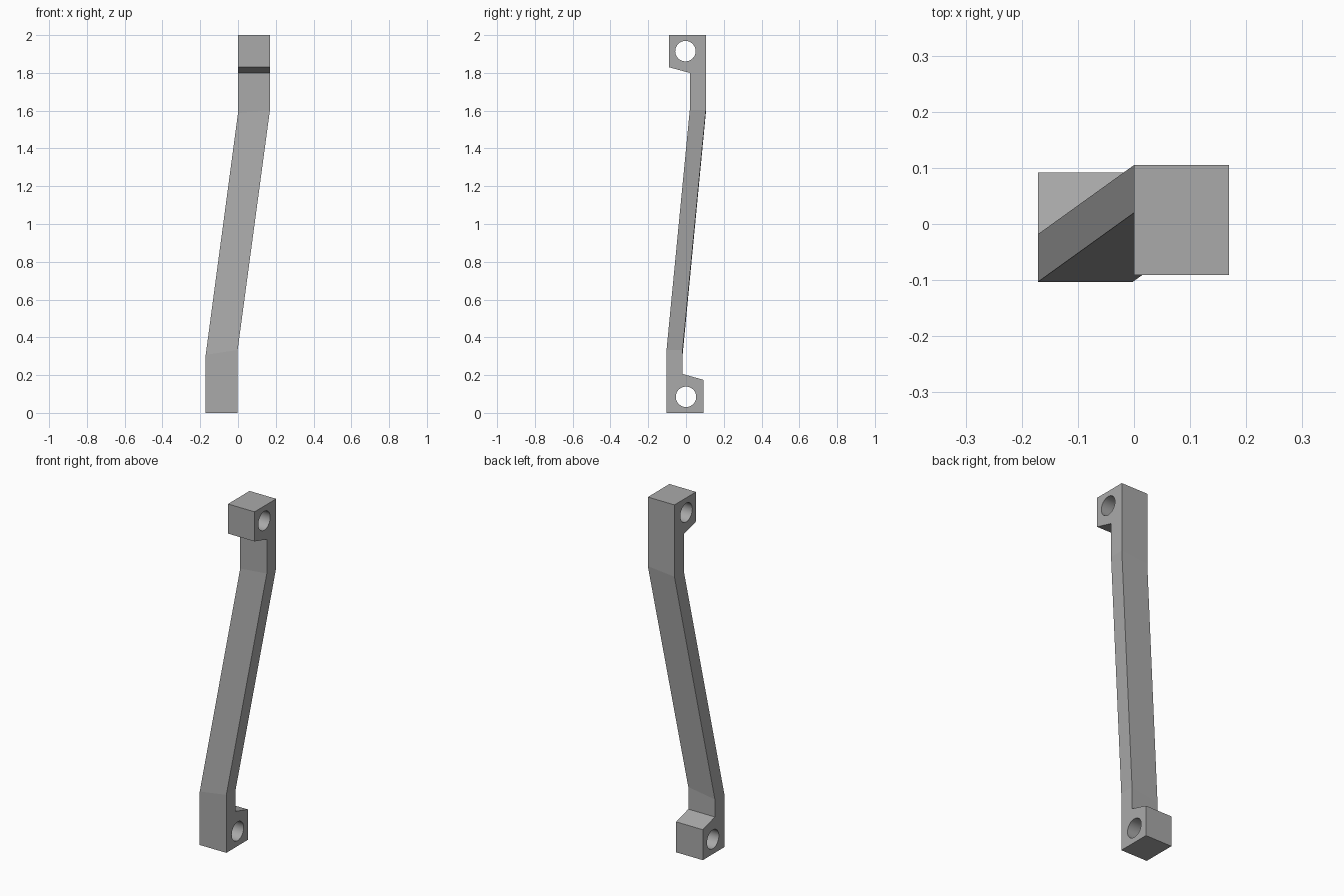
import bpy
import bmesh
from math import radians

cube = bpy.data.objects.get("Cube")
if cube:
    bpy.data.objects.remove(cube, do_unlink=True)

grey = bpy.data.materials.new("mid grey")
grey.use_nodes = True
colour = (0.4, 0.4, 0.4, 1)
grey.diffuse_color = colour
grey.node_tree.nodes["Principled BSDF"].inputs["Base Color"].default_value = colour

WIDTH = 0.169
LOW_X, HIGH_X = -0.171, 0.0   # right-hand side of the lower and upper ends
LOW_TILT, HIGH_TILT = 0.026, 0.016  # rise of each bend across the width

# Side outline (y, z): up the front edge, then down the back edge
outline = [
    (-0.103, 0), (-0.103, 0.307), (0.02, 1.587), (0.02, 1.8),
    (-0.091, 1.83), (-0.091, 2), (0.105, 2), (0.105, 1.587),
    (-0.018, 0.307), (-0.018, 0.206), (0.092, 0.175), (0.092, 0),
]
bends = {1: LOW_TILT, 8: LOW_TILT, 2: HIGH_TILT, 7: HIGH_TILT}

# Offset handle: a step in x between its two ends
bm = bmesh.new()
sides = []
for s in (0, 1):
    sides.append([
        bm.verts.new(((HIGH_X if z > 1 else LOW_X) + s * WIDTH, y,
                      z + s * bends.get(i, 0)))
        for i, (y, z) in enumerate(outline)])
count = len(outline)
for i in range(count):
    j = (i + 1) % count
    bm.faces.new((sides[0][i], sides[0][j], sides[1][j], sides[1][i]))
for ring in sides:
    bm.faces.new([ring[i] for i in (0, 1, 8, 9, 10, 11)])  # lower end
    bm.faces.new([ring[i] for i in (1, 2, 7, 8)])          # slanted bar
    bm.faces.new(ring[2:8])                                # upper end
bmesh.ops.recalc_face_normals(bm, faces=bm.faces)
mesh = bpy.data.meshes.new("offset_handle")
bm.to_mesh(mesh)
bm.free()
mesh.materials.append(grey)
handle = bpy.data.objects.new("offset_handle", mesh)
bpy.context.collection.objects.link(handle)

# Round bolt holes through both end blocks
for name, x, y, z in (("lower_hole", LOW_X, 0, 0.085),
                      ("upper_hole", HIGH_X, -0.003, 1.915)):
    bpy.ops.mesh.primitive_cylinder_add(
        vertices=48, radius=0.054, depth=WIDTH * 2,
        location=(x + WIDTH / 2, y, z), rotation=(0, radians(90), 0))
    cutter = bpy.context.object
    cutter.name = name + "_cutter"
    cutter.hide_render = True
    cutter.data.materials.append(grey)
    cut = handle.modifiers.new(name, 'BOOLEAN')
    cut.operation = 'DIFFERENCE'
    cut.solver = 'EXACT'
    cut.object = cutter
    bpy.ops.object.select_all(action='DESELECT')
    handle.select_set(True)
    bpy.context.view_layer.objects.active = handle
    bpy.ops.object.modifier_apply(modifier=name)
    bpy.data.objects.remove(cutter, do_unlink=True)

bpy.ops.object.shade_smooth_by_angle(angle=radians(15))
# Keep the shallow bends crisp
for edge in handle.data.edges:
    a, b = (handle.data.vertices[v].co for v in edge.vertices)
    if all(0.25 < p.z < 1.7 for p in (a, b)):
        edge.use_edge_sharp = True
